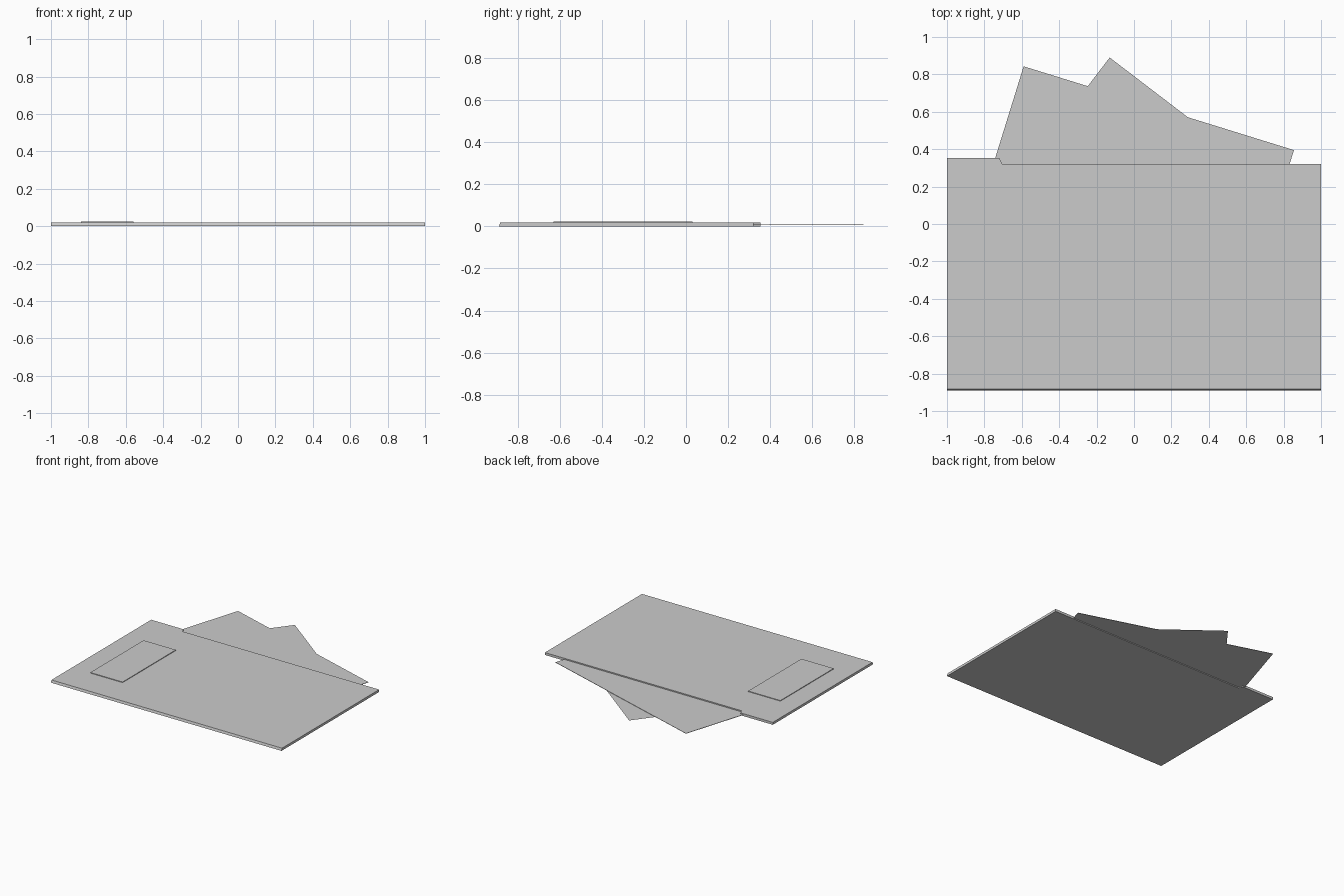
import bpy
from mathutils import Vector

if "Cube" in bpy.data.objects:
    bpy.data.objects.remove(bpy.data.objects["Cube"])


def extrude_outline(name, points, z0, z1):
    """Closed flat slab from an outline (counter-clockwise)."""
    n = len(points)
    verts = [(x, y, z0) for x, y in points] + [(x, y, z1) for x, y in points]
    faces = [list(range(n))[::-1], list(range(n, 2 * n))]
    faces += [[i, (i + 1) % n, n + (i + 1) % n, n + i] for i in range(n)]
    return add_mesh(name, verts, faces)


def add_mesh(name, verts, faces):
    mesh = bpy.data.meshes.new(name)
    mesh.from_pydata(verts, [], faces)
    obj = bpy.data.objects.new(name, mesh)
    bpy.context.collection.objects.link(obj)
    return obj


def sheet_corners(corner, toward, width, depth):
    """Rectangle hanging down from its top left corner."""
    a = Vector(corner)
    u = (Vector(toward) - a).normalized()
    v = Vector((u.y, -u.x))
    return [a, a + v * depth, a + v * depth + u * width, a + u * width]


# Folder body with a raised tab along the back left
outline = [(-1, -0.889), (1, -0.889), (1, 0.32), (-0.705, 0.32),
           (-0.72, 0.353), (-1, 0.353)]
folder = extrude_outline("folder", outline, 0.0, 0.019)
# Folded front edge leans back slightly
for v in folder.data.vertices:
    if v.co.y < -0.8 and v.co.z > 0.01:
        v.co.y += 0.006

# Upper sheet, thin slab
extrude_outline("upper_sheet",
                sheet_corners((-0.59, 0.843), (0.855, 0.395), 1.513, 1.15),
                0.007, 0.010)

# Lower sheet, single flat face
corners = sheet_corners((-0.13, 0.89), (0.285, 0.573), 1.02, 1.32)
add_mesh("lower_sheet", [(c.x, c.y, 0.006) for c in corners], [[0, 1, 2, 3]])

# Label panel on the cover
extrude_outline("label", [(-0.84, -0.63), (-0.56, -0.63),
                          (-0.56, 0.03), (-0.84, 0.03)], 0.018, 0.024)
